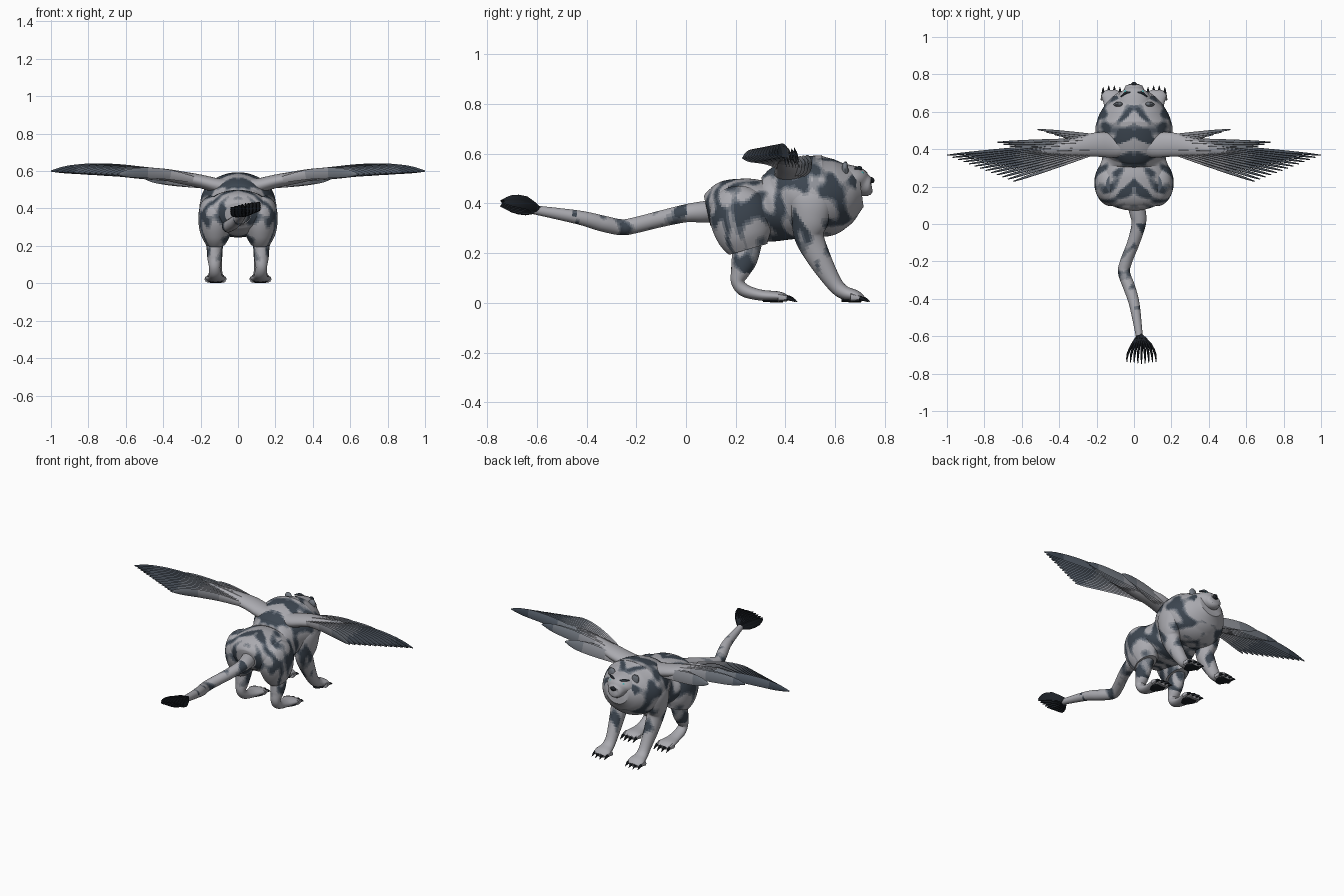
import bpy, bmesh, math
from mathutils import Vector, noise


def material(name, c):
    m = bpy.data.materials.new(name)
    m.diffuse_color = (*c, 1)
    return m


PALETTE = [material("pale_fur", (0.40, 0.40, 0.43)), material("grey_fur", (0.17, 0.19, 0.22)),
           material("dark_fur", (0.045, 0.06, 0.08)), material("claw_black", (0.012, 0.015, 0.02)),
           material("eye_teal", (0.05, 0.45, 0.45)), material("soft_fur", (0.27, 0.28, 0.31)),
           material("slate_fur", (0.09, 0.11, 0.14))]


def spline(pts, steps):
    """Smooth interpolation through rows of numbers."""
    out = []
    for i in range(len(pts) - 1):
        p = [pts[max(i - 1, 0)], pts[i], pts[i + 1], pts[min(i + 2, len(pts) - 1)]]
        for s in range(steps):
            t = s / steps
            out.append([0.5 * (2 * b + (c - a) * t + (2 * a - 5 * b + 4 * c - d) * t * t
                               + (3 * b - a - 3 * c + d) * t ** 3) for a, b, c, d in zip(*p)])
    return out + [list(pts[-1])]


def loft(bm, pts, ref=(1, 0, 0), n=20, steps=3):
    """Oval tube through rows x, y, z, half width along ref, other half width."""
    rows, rings, ref = spline(pts, steps), [], Vector(ref)
    for i, r in enumerate(rows):
        t = (Vector(rows[min(i + 1, len(rows) - 1)][:3]) - Vector(rows[max(i - 1, 0)][:3])).normalized()
        u = (ref - t * ref.dot(t)).normalized()
        v = t.cross(u)
        rings.append([bm.verts.new(Vector(r[:3]) + u * max(r[3], .001) * math.cos(k * math.tau / n)
                                   + v * max(r[4], .001) * math.sin(k * math.tau / n)) for k in range(n)])
    for a, b in zip(rings, rings[1:]):
        for k in range(n):
            bm.faces.new((a[k], a[k - 1], b[k - 1], b[k]))
    bm.faces.new(rings[0])
    bm.faces.new(rings[-1][::-1])


def finish(bm, name, paint, mirror=False, angle=40):
    bmesh.ops.recalc_face_normals(bm, faces=bm.faces)
    for f in bm.faces:
        f.material_index = paint(f.calc_center_median()) if callable(paint) else paint
    me = bpy.data.meshes.new(name)
    bm.to_mesh(me)
    bm.free()
    for m in PALETTE:
        me.materials.append(m)
    ob = bpy.data.objects.new(name, me)
    bpy.context.collection.objects.link(ob)
    bpy.ops.object.select_all(action='DESELECT')
    ob.select_set(True)
    bpy.context.view_layer.objects.active = ob
    bpy.ops.object.shade_smooth_by_angle(angle=math.radians(angle))
    if mirror:
        ob.modifiers.new("Mirror", 'MIRROR')
    return ob


def tube(name, pts, paint, mirror=False, **kw):
    bm = bmesh.new()
    loft(bm, pts, **kw)
    return finish(bm, name, paint, mirror)


def stripes(c):
    """Soft-edged tiger stripes, symmetric about x = 0."""
    a = abs(c.x)
    v = noise.noise(Vector((a * 11 + 3, (c.y + .5 * a) * 20 + 7, (c.z + .3 * c.y) * 12 + 1)))
    return next(m for lim, m in ((.24, 2), (.16, 6), (.08, 1), (.0, 5), (-9, 0)) if v > lim)


def leg_stripes(c):
    return stripes(c) if c.z > 0.12 else 0


# Torso with mane, rump to face
body = [(.085, .37, .07, .06), (.11, .375, .14, .085), (.16, .38, .178, .113), (.24, .375, .19, .125),
        (.32, .37, .18, .125), (.38, .39, .155, .145), (.44, .42, .185, .155), (.50, .43, .20, .16),
        (.56, .43, .195, .163), (.62, .44, .165, .14), (.67, .45, .125, .105), (.705, .455, .08, .07)]
tube("body", [(0, y, z, a, b) for y, z, a, b in body], lambda c: stripes(c) if c.y < .685 else 0, n=120, steps=10)

# Head, muzzle, nose
tube("head", [(0, .64, .478, .105, .09), (0, .685, .487, .088, .062), (0, .712, .475, .058, .047),
              (0, .738, .466, .045, .037), (0, .748, .466, .022, .018)], 0, n=28)
tube("nose", [(0, .73, .496, .012, .008), (0, .745, .493, .02, .013), (0, .757, .488, .008, .006)], 3, n=12)
tube("mouth", [(0, .735, .447, .036, .004), (0, .748, .45, .022, .004)], 3, n=12)
tube("eyes", [(.042, .69, .525, .008, .005), (.042, .708, .521, .013, .008), (.042, .716, .519, .004, .003)],
     4, True, n=10)
tube("brows", [(.02, .705, .535, .006, .004), (.045, .70, .543, .008, .006), (.07, .68, .54, .004, .003)],
     2, True, ref=(0, 0, 1), n=8)
tube("ears", [(.08, .64, .525, .026, .014), (.088, .64, .552, .022, .012), (.092, .643, .566, .008, .005)],
     1, True, n=14)

# Legs
tube("front_legs", [(.145, .50, .49, .03, .05), (.15, .505, .42, .055, .085), (.145, .50, .34, .056, .075),
                    (.13, .495, .27, .05, .06), (.125, .535, .18, .042, .048), (.12, .595, .08, .035, .033),
                    (.12, .635, .042, .04, .028), (.12, .685, .028, .052, .022), (.12, .712, .016, .036, .012)],
     leg_stripes, True, n=40, steps=8)
tube("thighs", [(.11, .215, .46, .04, .05), (.118, .215, .42, .08, .105), (.12, .22, .35, .092, .125),
                (.12, .235, .27, .082, .11), (.12, .25, .215, .055, .08)], stripes, True, n=64, steps=8)
tube("hind_legs", [(.12, .25, .24, .045, .055), (.125, .235, .175, .042, .052), (.125, .22, .13, .038, .04),
                   (.125, .208, .085, .030, .027), (.122, .235, .05, .034, .026), (.12, .30, .031, .04, .022),
                   (.12, .375, .025, .054, .02), (.12, .41, .016, .038, .012)], leg_stripes, True, n=40, steps=8)

# Claws and dark pads
bm = bmesh.new()
for y in (.70, .408):
    for i in range(4):
        x, off = .075 + i * .03, -.008 * (i in (0, 3))
        loft(bm, [(x, y - .03 + off, .022, .014, .017), (x, y + .005 + off, .02, .009, .01),
                  (x, y + .022 + off, .014, .006, .007), (x, y + .04 + off, .004, .001, .001)], n=8, steps=2)
finish(bm, "claws", lambda c: 3 if (c.y > .70 or .405 < c.y < .5) else 0, True)
bm = bmesh.new()
for y in (.675, .36):
    loft(bm, [(.12, y - .05, .01, .02, .006), (.12, y, .007, .045, .006), (.12, y + .03, .007, .03, .006)], n=12)
finish(bm, "paw_pads", 3, True)

# Tail and its tuft
tube("tail", [(0, .13, .37, .045, .045), (.02, .06, .365, .044, .042), (.025, 0, .36, .038, .036),
              (-.003, -.10, .338, .033, .033), (-.042, -.20, .313, .032, .032), (-.053, -.26, .304, .032, .032),
              (-.025, -.34, .32, .032, .032), (.002, -.43, .343, .028, .028), (.03, -.61, .374, .018, .018)],
     lambda c: stripes(c) if -.45 < c.y < 0 else 0, n=32, steps=10)
bm = bmesh.new()
for i in range(9):
    f = i / 8 - .5
    for dz in (-.02, .014):
        z = f * .025 + dz * (1 - abs(f))
        loft(bm, [(.03, -.59, .375, .01, .012), (.04 + f * .10, -.645, .392 + z, .007, .02),
                  (.04 + f * .15, -.70, .40 + z, .006, .016),
                  (.04 + f * .155, -.747 + abs(f) * .02, .402 + z * .6, .002, .003)], n=6, steps=2)
finish(bm, "tail_tuft", 3)

# Wing arms
tube("wing_arms", [(.02, .42, .515, .055, .05), (.10, .42, .52, .065, .04), (.20, .425, .545, .065, .036),
                   (.32, .41, .568, .05, .033), (.45, .395, .59, .032, .027), (.58, .385, .605, .012, .015)],
     lambda c: 5 if c.x > .4 else 0, True, ref=(0, 1, 0), n=24)


def feather_row(name, count, root_a, root_b, tip_a, tip_b, half, lift, tones):
    """Fan of upright blades from one root line to one tip line."""
    bm = bmesh.new()
    for i in range(count):
        f = i / (count - 1)
        r, t = Vector(root_a).lerp(root_b, f), Vector(tip_a).lerp(tip_b, f)
        rows = []
        for s, w in ((0, .6), (.3, .9), (.6, 1), (.85, .75), (1, .12)):
            p = r.lerp(t, s)
            p.z += lift * 4 * s * (1 - s)
            rows.append((*p, half * w, .006 * (.4 + .6 * w)))
        loft(bm, rows, ref=(0, -.2, 1), n=6, steps=3)
    span = tip_a[0] - root_a[0]
    finish(bm, name, lambda c: tones[min(int((c.x - root_b[0]) / (tip_a[0] - root_b[0]) * len(tones)),
                                         len(tones) - 1)], True)


feather_row("flight_feathers", 13, (.40, .425, .585), (.24, .365, .555),
            (1.0, .368, .60), (.645, .228, .582), .029, .02, (0, 5, 1, 6, 6, 2))
feather_row("middle_feathers", 5, (.18, .455, .55), (.18, .40, .55),
            (.73, .437, .60), (.60, .395, .59), .033, .01, (0, 0, 5, 1, 1, 6))
feather_row("inner_feathers", 4, (.13, .465, .525), (.13, .42, .525),
            (.515, .505, .57), (.38, .465, .56), .036, .006, (0, 0, 5, 5, 1, 1))
